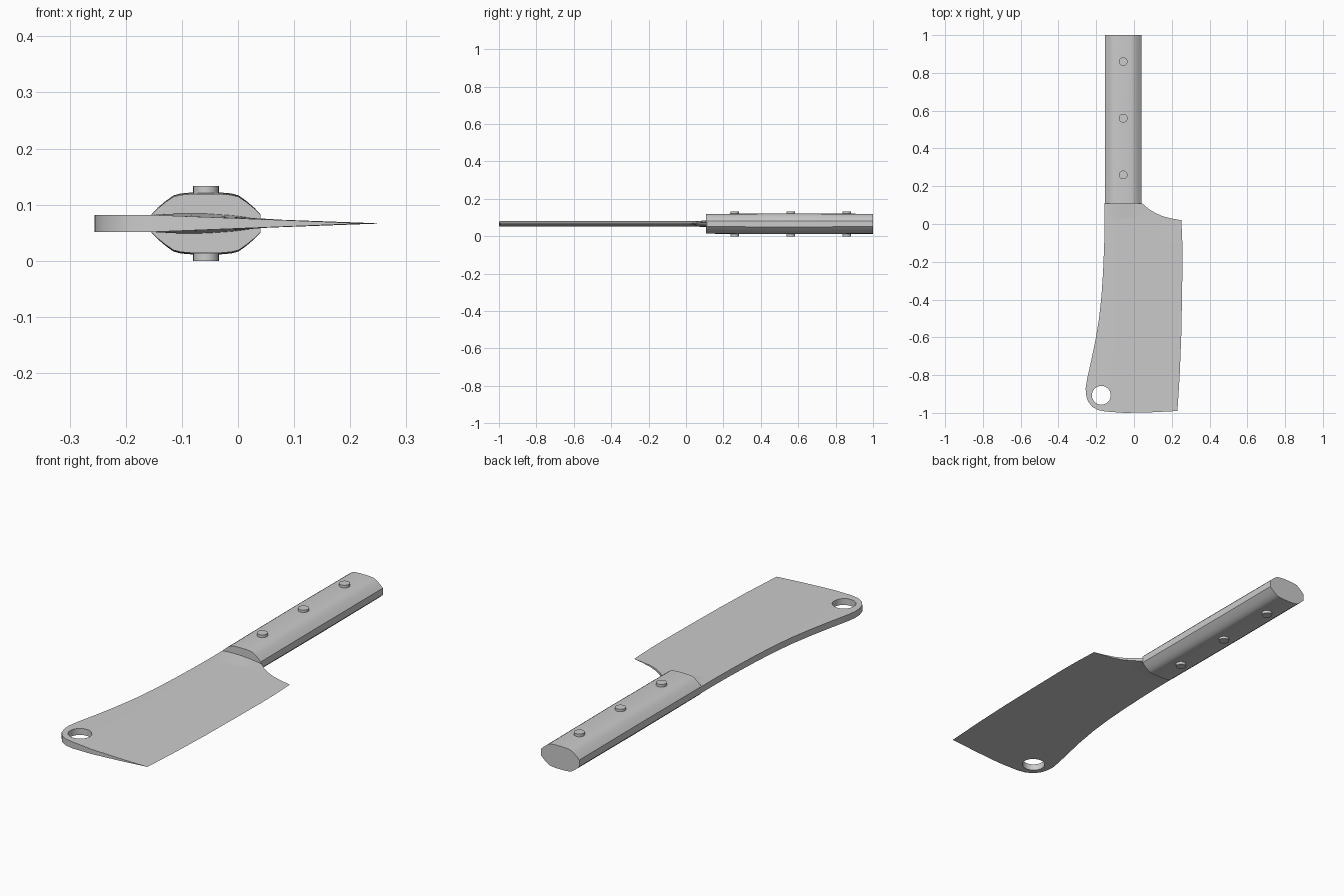
import bpy, bmesh, math

if "Cube" in bpy.data.objects:
    bpy.data.objects.remove(bpy.data.objects["Cube"])

ZC = 0.0665   # mid-plane height of the whole tool
HX = -0.057   # centre line of the handle


def finish(bm, name, angle=30):
    bmesh.ops.recalc_face_normals(bm, faces=bm.faces)
    me = bpy.data.meshes.new(name)
    bm.to_mesh(me)
    bm.free()
    ob = bpy.data.objects.new(name, me)
    bpy.context.collection.objects.link(ob)
    bpy.context.view_layer.objects.active = ob
    ob.select_set(True)
    bpy.ops.object.shade_smooth_by_angle(angle=math.radians(angle))
    ob.select_set(False)
    return ob


def interp(y, pts):
    for (y0, x0), (y1, x1) in zip(pts, pts[1:]):
        if y <= y1:
            return x0 + (x1 - x0) * max(0, (y - y0) / (y1 - y0))
    return pts[-1][1]


# Blade outline: spine, rounded nose, cutting edge, curved heel
spine = [(-0.155, 0.112), (-0.155, 0.0), (-0.158, -0.12), (-0.164, -0.26), (-0.172, -0.38),
         (-0.185, -0.50), (-0.205, -0.62), (-0.228, -0.73), (-0.248, -0.82), (-0.256, -0.87)]
nose = [(-0.254, -0.905), (-0.243, -0.94), (-0.222, -0.967), (-0.19, -0.985),
        (-0.15, -0.993), (-0.05, -1.0), (0.09, -0.997)]
edge = [(0.23, -0.99), (0.242, -0.8), (0.25, -0.6), (0.254, -0.4), (0.257, -0.2),
        (0.256, -0.1), (0.251, 0.02)]
heel = [(0.20, 0.029), (0.155, 0.04), (0.115, 0.057), (0.08, 0.078), (0.04, 0.112)]
edge_table = [(y, x) for x, y in edge]


def half_thickness(x, y):
    e = interp(y, edge_table)
    h = 0.015 * min(1, max(0, (e - x) / (e + 0.15)))
    # slight swelling where the blade meets the handle
    swell = max(0, (y - 0.03) / 0.08) * max(0, 1 - ((x - HX) / 0.097) ** 2)
    return h + 0.006 * swell


bm = bmesh.new()


def loop(pts):
    vs = [bm.verts.new((x, y, 0)) for x, y in pts]
    return [bm.edges.new((a, b)) for a, b in zip(vs, vs[1:] + vs[:1])]


edges = loop(spine + nose + edge + heel)
edges += loop([(-0.173 + 0.05 * math.cos(i * math.tau / 24),
                -0.907 + 0.05 * math.sin(i * math.tau / 24)) for i in range(24)])
bmesh.ops.triangle_fill(bm, use_beauty=True, use_dissolve=False, edges=edges)
cuts = [((x, 0, 0), (1, 0, 0)) for x in (-0.15, -0.1, HX, -0.01, 0.08, 0.16)]
cuts += [((0, y, 0), (0, 1, 0)) for y in (-0.8, -0.6, -0.4, -0.2, 0.02, 0.03, 0.07)]
for co, no in cuts:
    bmesh.ops.bisect_plane(bm, geom=bm.verts[:] + bm.edges[:] + bm.faces[:],
                           plane_co=co, plane_no=no)
low = bm.verts[:]
bmesh.ops.extrude_face_region(bm, geom=bm.faces[:], use_keep_orig=True)
low_set = set(low)
for v in bm.verts:
    h = half_thickness(v.co.x, v.co.y)
    v.co.z = ZC - h if v in low_set else ZC + h
bmesh.ops.remove_doubles(bm, verts=bm.verts[:], dist=0.00005)
finish(bm, "blade")

# Handle: rounded section with flat narrow sides, lofted along y
quarter = [(0.0975, 0.016), (0.086, 0.028), (0.072, 0.040), (0.058, 0.050),
           (0.045, 0.0535), (0.022, 0.0555)]
upper = quarter + [(-x, z) for x, z in reversed(quarter)]
section = upper + [(-x, -z) for x, z in upper]
bm = bmesh.new()
rings = [[bm.verts.new((HX + x, y, ZC + z * s)) for x, z in section]
         for y, s in ((0.108, 0.95), (0.3, 0.98), (0.56, 1.0), (0.8, 0.98), (1.0, 0.96))]
n = len(section)
for a, b in zip(rings, rings[1:]):
    for i in range(n):
        bm.faces.new((a[i], a[(i + 1) % n], b[(i + 1) % n], b[i]))
bm.faces.new(rings[0])
bm.faces.new(rings[-1])
finish(bm, "handle")

# Rivets through the handle
for i, y in enumerate((0.26, 0.56, 0.86)):
    bm = bmesh.new()
    bmesh.ops.create_cone(bm, cap_ends=True, segments=20, radius1=0.023, radius2=0.023,
                          depth=2 * ZC)
    rivet = finish(bm, f"rivet_{i + 1}")
    rivet.location = (HX, y, ZC)
